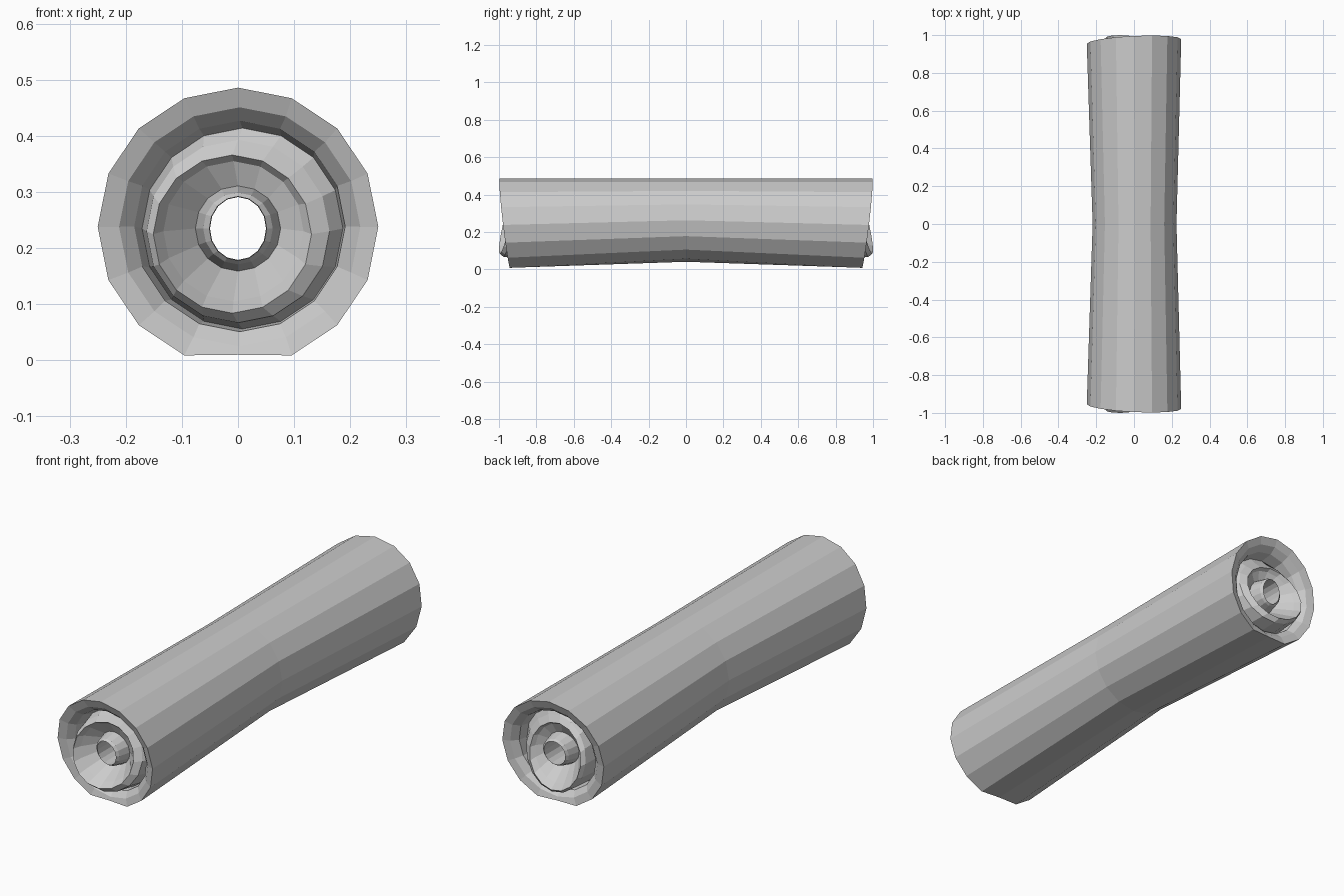
import bpy, bmesh
from math import cos, sin, tau, radians

if "Cube" in bpy.data.objects:
    bpy.data.objects.remove(bpy.data.objects["Cube"])

SIDES = 16

# Loops from the waist, over the end lip, through the coiled rings to the core:
# (radius x, radius z, centre x, centre z, mean y, tilt amount, tilt direction)
LOOPS = [
    (0.222, 0.222, 0.003, 0.263, 0.0, 0.0, 0),        # waist
    (0.250, 0.248, 0.0, 0.238, 0.966, 0.032, 68),     # outer lip
    (0.215, 0.213, 0.003, 0.238, 0.956, 0.028, 68),
    (0.188, 0.188, 0.003, 0.239, 0.930, 0.025, 68),   # lip inner edge
    (0.179, 0.179, 0.008, 0.235, 0.880, 0.020, 68),   # outer groove
    (0.163, 0.163, 0.0, 0.230, 0.945, 0.035, 240),
    (0.141, 0.141, -0.010, 0.225, 0.965, 0.035, 240), # second coil crest
    (0.125, 0.125, -0.008, 0.230, 0.940, 0.025, 240),
    (0.076, 0.076, 0.0, 0.235, 0.890, 0.010, 60),     # inner groove
    (0.062, 0.064, 0.0, 0.235, 0.945, 0.010, 60),
    (0.051, 0.057, 0.0, 0.235, 0.955, 0.010, 60),     # core crest
    (0.050, 0.056, 0.0, 0.235, 0.0, 0.0, 0),          # bore through the core
]


def add_loop(bm, rx, rz, cx, cz, y, tilt, phase):
    ring = []
    for i in range(SIDES):
        a = tau * i / SIDES
        z = cz + rz * sin(a)
        # the roll is slightly flattened where it rests on the ground
        z = max(z, 0.0)
        if i == 12 and y > 0.9 and rx > 0.24:
            z = 0.010
        ring.append(bm.verts.new((cx + rx * cos(a),
                                  -(y + tilt * cos(a - radians(phase))), z)))
    return ring


# Half of the roll, mirrored to make the other end
bm = bmesh.new()
rings = [add_loop(bm, *spec) for spec in LOOPS]
for a, b in zip(rings, rings[1:]):
    for i in range(SIDES):
        j = (i + 1) % SIDES
        bm.faces.new((a[i], a[j], b[j], b[i]))
mirrored = bmesh.ops.duplicate(bm, geom=bm.verts[:] + bm.edges[:] + bm.faces[:])
for v in [g for g in mirrored["geom"] if isinstance(g, bmesh.types.BMVert)]:
    v.co.y = -v.co.y
bmesh.ops.remove_doubles(bm, verts=bm.verts[:], dist=0.0005)
bmesh.ops.recalc_face_normals(bm, faces=bm.faces[:])

mesh = bpy.data.meshes.new("rolled_mat")
bm.to_mesh(mesh)
bm.free()
roll = bpy.data.objects.new("rolled_mat", mesh)
bpy.context.collection.objects.link(roll)
